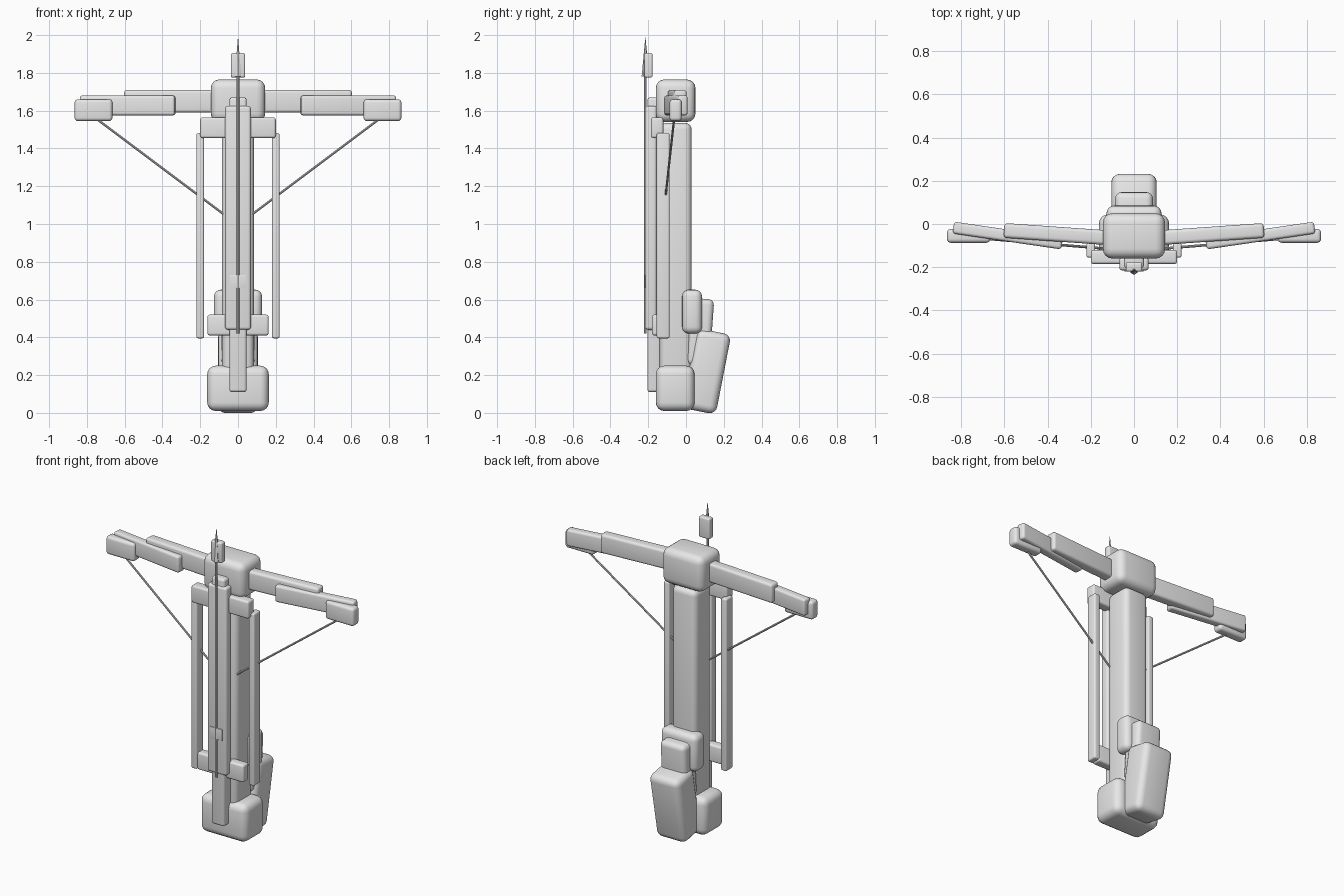
import bpy
import math
from mathutils import Vector

cube = bpy.data.objects.get("Cube")
if cube:
    bpy.data.objects.remove(cube, do_unlink=True)

GREY = (0.8, 0.8, 0.8, 1.0)
grey = bpy.data.materials.new("light grey")
grey.use_nodes = True
grey.diffuse_color = GREY
grey.node_tree.nodes["Principled BSDF"].inputs["Base Color"].default_value = GREY


def finish(obj, name):
    obj.name = name
    obj.data.materials.append(grey)
    bpy.ops.object.shade_smooth_by_angle(angle=math.radians(40))
    return obj


def block(name, x, y, z, bevel, tilt=0.0, turn=0.0):
    """Rounded box from its (low, high) range on each axis, then rotated about its centre."""
    centre = [(a + b) / 2 for a, b in (x, y, z)]
    bpy.ops.mesh.primitive_cube_add(size=1, location=centre)
    obj = bpy.context.object
    obj.scale = [b - a for a, b in (x, y, z)]
    bpy.ops.object.transform_apply(location=False, rotation=False, scale=True)
    mod = obj.modifiers.new("rounded edges", "BEVEL")
    mod.width = bevel
    mod.segments = 4
    mod.limit_method = "ANGLE"
    bpy.ops.object.modifier_apply(modifier=mod.name)
    obj.rotation_euler = (math.radians(tilt), 0, math.radians(turn))
    return finish(obj, name)


def wide(name, half, y, z, bevel, tilt=0.0):
    """Rounded box centred on the middle plane."""
    return block(name, (-half, half), y, z, bevel, tilt)


def rod(name, start, end, radius, sides=8, tip=None):
    """Straight rod between two points, or a spike when tip is given."""
    start, end = Vector(start), Vector(end)
    span = end - start
    bpy.ops.mesh.primitive_cone_add(
        vertices=sides, radius1=radius, radius2=radius if tip is None else tip,
        depth=span.length, location=(start + end) / 2)
    obj = bpy.context.object
    obj.rotation_euler = span.to_track_quat("Z", "Y").to_euler()
    return finish(obj, name)


# Body: stock, head and butt
wide("stock", 0.085, (-0.14, 0.03), (0.1, 1.535), 0.035)
wide("head_block", 0.144, (-0.16, 0.05), (1.54, 1.765), 0.045)
wide("butt_block", 0.163, (-0.16, 0.045), (0.01, 0.25), 0.045)

# Grip assembly behind the stock
wide("grip_mount", 0.127, (-0.02, 0.085), (0.42, 0.652), 0.035)
wide("grip_neck", 0.088, (0.01, 0.137), (0.25, 0.605), 0.03, tilt=-4)
wide("grip", 0.105, (0.016, 0.2), (0.005, 0.435), 0.04, tilt=-11)

# Rail along the front and the brackets that hold it
wide("lower_rail", 0.046, (-0.205, -0.13), (0.11, 1.67), 0.015)
wide("upper_rail", 0.068, (-0.215, -0.155), (0.44, 1.625), 0.015)
wide("top_bracket", 0.2, (-0.185, -0.12), (1.455, 1.565), 0.013)
wide("bottom_bracket", 0.162, (-0.18, -0.12), (0.41, 0.52), 0.013)

# Bolt lying on the rail
BOLT_Y = -0.215
rod("bolt_shaft", (0, BOLT_Y, 0.42), (0, BOLT_Y, 1.82), 0.007)
rod("bolt_tip", (0, BOLT_Y, 1.78), (0, BOLT_Y, 1.995), 0.02, sides=6, tip=0)
wide("bolt_collar", 0.038, (-0.22, -0.177), (1.775, 1.905), 0.01)
wide("bolt_nock", 0.043, (-0.22, -0.212), (0.66, 0.73), 0.002)


def span_x(side, low, high):
    return tuple(sorted((side * low, side * high)))


# Mirrored parts: bow limbs, string and side rails
for side, label in ((1, "left"), (-1, "right")):
    block(label + "_inner_limb", span_x(side, 0.05, 0.602), (-0.083, -0.015),
          (1.59, 1.71), 0.016, turn=4 * side)
    block(label + "_outer_limb", span_x(side, 0.33, 0.838), (-0.081, -0.026),
          (1.575, 1.68), 0.014, turn=8.3 * side)
    block(label + "_limb_tip", span_x(side, 0.665, 0.865), (-0.087, -0.023),
          (1.545, 1.66), 0.018)
    rod(label + "_string", (side * 0.76, -0.062, 1.565), (0, -0.125, 0.995), 0.006)
    block(label + "_side_rail", span_x(side, 0.18, 0.22), (-0.155, -0.087),
          (0.395, 1.482), 0.01)
